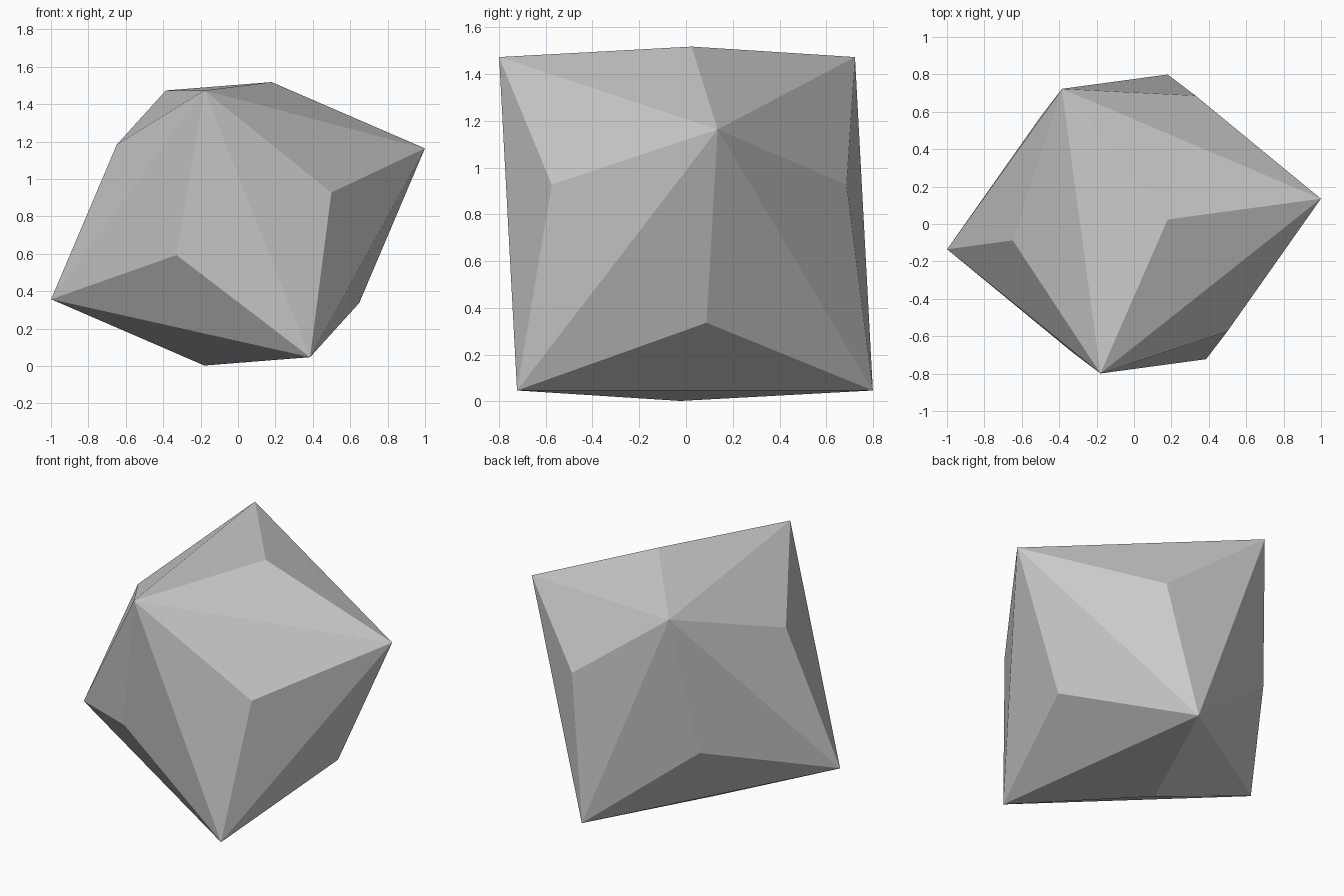
import bpy, bmesh, math
from itertools import product
from mathutils import Euler, Vector

cube = bpy.data.objects.get("Cube")
if cube:
    bpy.data.objects.remove(cube, do_unlink=True)

RADIUS = 1.086                 # centre to each of the six main points
APEX = math.sqrt(2) - 1        # low pyramid apex, relative to the main points
CENTRE = Vector((0, 0, 0.76))

# Plain grey stone colour
grey = bpy.data.materials.new("plain grey")
grey.use_nodes = True
colour = (0.6, 0.6, 0.6, 1)
grey.diffuse_color = colour
for node in grey.node_tree.nodes:
    if node.type == 'BSDF_PRINCIPLED':
        node.inputs["Base Color"].default_value = colour

# Octahedron points plus one raised apex over each of its eight faces
points = []
for axis in range(3):
    for sign in (-1, 1):
        point = Vector()
        point[axis] = sign
        points.append(point)
points += [Vector(signs) * APEX for signs in product((-1, 1), repeat=3)]

# Skin the points with flat triangles, tilted so it leans on one apex
tilt = Euler((math.radians(45), math.radians(-21.8), math.radians(7.7))).to_matrix()
bm = bmesh.new()
for point in points:
    bm.verts.new(tilt @ point * RADIUS + CENTRE)
bmesh.ops.convex_hull(bm, input=bm.verts[:])
bmesh.ops.recalc_face_normals(bm, faces=bm.faces[:])
for face in bm.faces:
    face.smooth = False

mesh = bpy.data.meshes.new("faceted_stone")
bm.to_mesh(mesh)
bm.free()
mesh.materials.append(grey)
stone = bpy.data.objects.new("faceted_stone", mesh)
bpy.context.collection.objects.link(stone)
